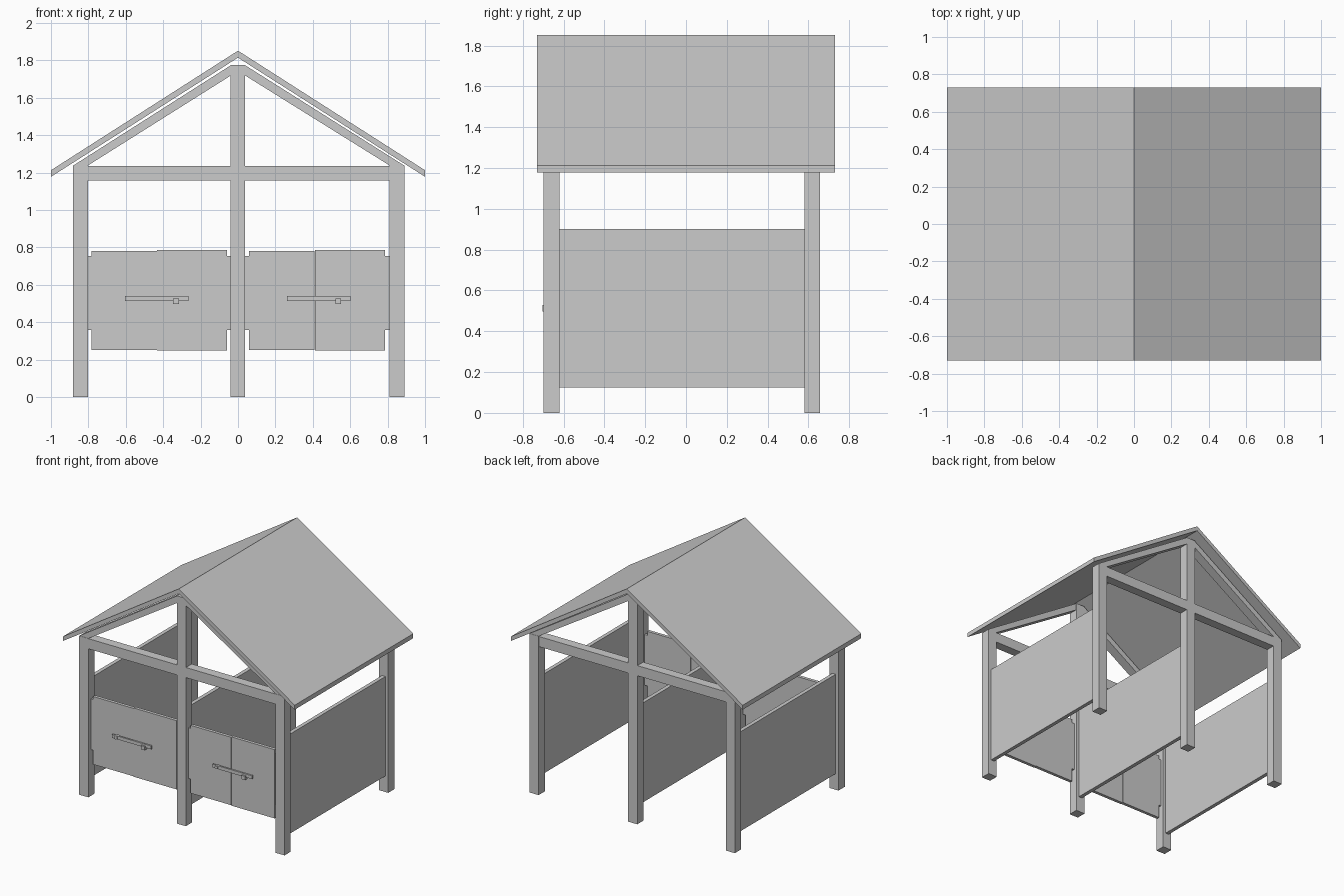
import bpy, bmesh, math
from mathutils import Matrix

if "Cube" in bpy.data.objects:
    bpy.data.objects.remove(bpy.data.objects["Cube"])


def box(name, x, y, z):
    """Box from (min, max) pairs on each axis."""
    bm = bmesh.new()
    bmesh.ops.create_cube(bm, size=1)
    for v in bm.verts:
        v.co = [(a + b) / 2 + c * (b - a) for c, (a, b) in zip(v.co, (x, y, z))]
    return finish(name, bm)


def prism(name, pts, y0, y1):
    """Extrude an (x, z) profile from y0 to y1."""
    bm = bmesh.new()
    face = bm.faces.new([bm.verts.new((x, y0, z)) for x, z in pts])
    out = bmesh.ops.extrude_face_region(bm, geom=[face])
    for v in out["geom"]:
        if isinstance(v, bmesh.types.BMVert):
            v.co.y = y1
    bmesh.ops.recalc_face_normals(bm, faces=bm.faces)
    return finish(name, bm)


def finish(name, bm):
    me = bpy.data.meshes.new(name)
    bm.to_mesh(me)
    bm.free()
    ob = bpy.data.objects.new(name, me)
    bpy.context.collection.objects.link(ob)
    return ob


POSTS = {"left": -0.842, "centre": -0.001, "right": 0.85}
H = 0.039  # half post width

# Front and back timber frames
for end, (y0, y1) in {"front": (-0.697, -0.62), "back": (0.58, 0.657)}.items():
    for side, x in POSTS.items():
        top = 1.775 if side == "centre" else 1.238
        box(f"{end}_{side}_post", (x - H, x + H), (y0, y1), (0, top))
    for side, s in (("left", -1), ("right", 1)):
        xo = abs(POSTS[side])
        # Tie beam halves between the posts
        a, b = sorted((s * (xo - H), s * 0.037))
        box(f"{end}_{side}_tie_beam", (a, b), (y0 + 0.002, y1 - 0.002), (1.157, 1.236))
        # Sloping rafter
        prism(f"{end}_{side}_rafter",
              [(s * (xo + H), 1.238), (s * (xo - H), 1.238),
               (s * 0.037, 1.72), (s * 0.037, 1.775)], y0 + 0.002, y1 - 0.002)

# Side and divider walls
for side, x in POSTS.items():
    box(f"{side}_wall", (x - 0.015, x + 0.015), (-0.62, 0.58), (0.125, 0.9))

# Gabled roof
prism("roof", [(-1, 1.178), (-1, 1.213), (0, 1.852), (1, 1.213), (1, 1.178), (0, 1.815)],
      -0.73, 0.73)

# Double doors with hinge strips and latch in each bay
BAYS = {"left": (-0.782, -0.433, -0.06, -0.605), "right": (0.06, 0.41, 0.785, 0.262)}
for bay, (xa, xm, xb, bar) in BAYS.items():
    box(f"{bay}_bay_door_a", (xa, xm - 0.001), (-0.668, -0.643), (0.252, 0.781))
    box(f"{bay}_bay_door_b", (xm + 0.001, xb), (-0.67, -0.645), (0.25, 0.786))
    box(f"{bay}_bay_hinge_a", (xa - 0.022, xa), (-0.665, -0.645), (0.36, 0.755))
    box(f"{bay}_bay_hinge_b", (xb, xb + 0.025), (-0.665, -0.645), (0.36, 0.755))
    box(f"{bay}_bay_latch_bar", (bar, bar + 0.34), (-0.69, -0.678), (0.515, 0.541))
    box(f"{bay}_bay_latch_catch", (bar + 0.258, bar + 0.289), (-0.702, -0.668), (0.498, 0.528))
    # Pivot pin
    bm = bmesh.new()
    bmesh.ops.create_cone(bm, cap_ends=True, segments=16, radius1=0.013, radius2=0.013,
                          depth=0.03,
                          matrix=Matrix.Translation((bar + 0.038, -0.683, 0.528))
                          @ Matrix.Rotation(math.pi / 2, 4, 'X'))
    finish(f"{bay}_bay_latch_pin", bm)
